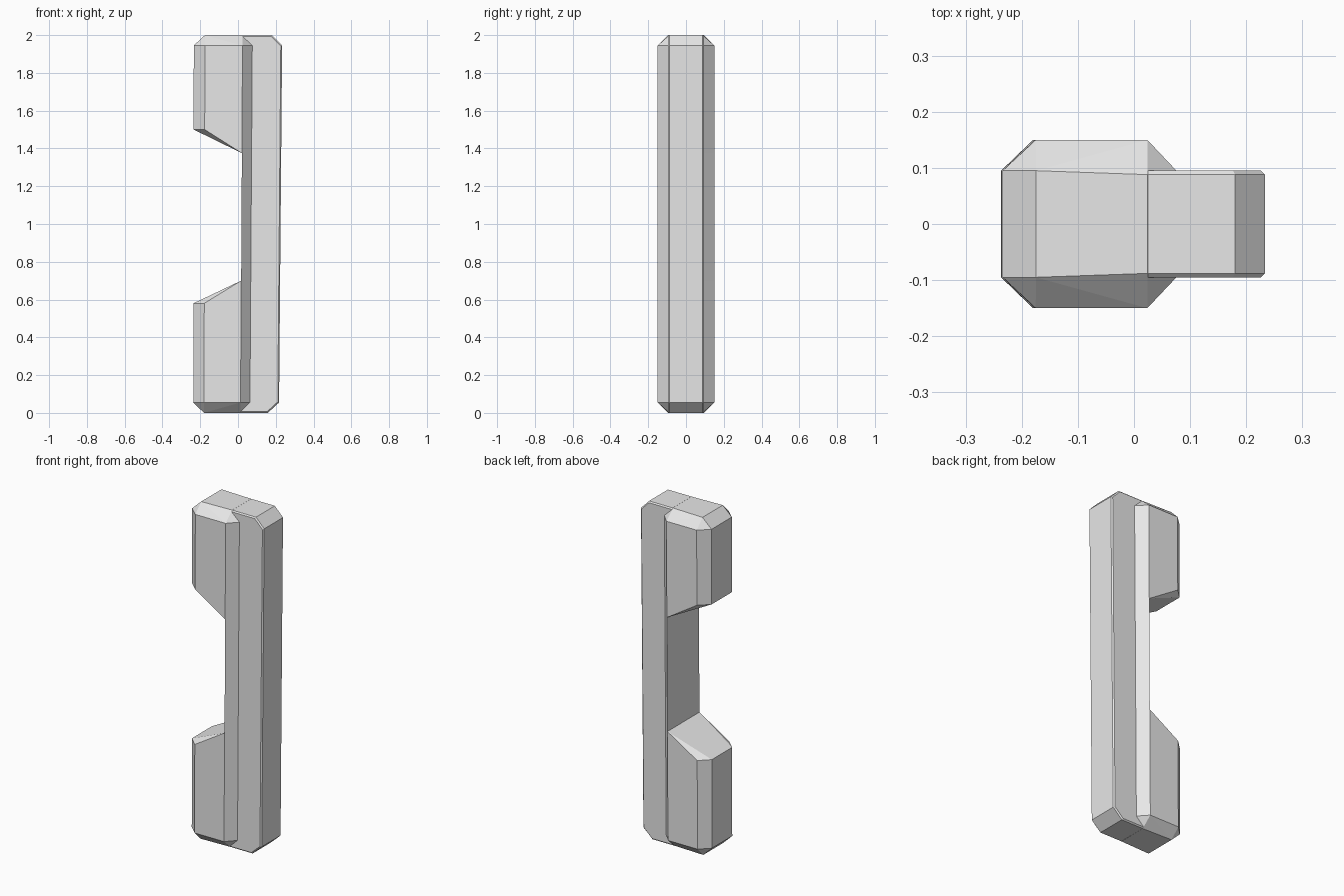
import bpy
import bmesh
import math

cube = bpy.data.objects.get("Cube")
if cube:
    bpy.data.objects.remove(cube, do_unlink=True)

GREY = (0.8, 0.8, 0.8, 1.0)
mat = bpy.data.materials.new("light_grey")
mat.use_nodes = True
mat.diffuse_color = GREY
mat.node_tree.nodes["Principled BSDF"].inputs["Base Color"].default_value = GREY

# Section lines along x, leaning slightly from bottom to top:
# outer face, outer chamfer, inner chamfer, inner face, slab chamfer, slab face
BOTTOM = dict(outer=-0.237, outer_cut=-0.18, inner_cut=0.013, inner=0.063, slab_cut=0.158, slab=0.217)
TOP = dict(outer=-0.234, outer_cut=-0.175, inner_cut=0.024, inner=0.076, slab_cut=0.18, slab=0.234)
WIDE, NARROW, RIM = 0.15, 0.095, 0.088
END = 0.055


def x_at(line, z):
    return BOTTOM[line] + (TOP[line] - BOTTOM[line]) * z / 2


def pair(line, y, z):
    """Two points mirrored across the middle plane."""
    return [(x_at(line, z), s * y, z) for s in (-1, 1)]


def hull(name, points):
    """Flat-faced convex solid around the points."""
    bm = bmesh.new()
    for p in points:
        bm.verts.new(p)
    bmesh.ops.convex_hull(bm, input=bm.verts[:])
    bmesh.ops.dissolve_limit(bm, angle_limit=math.radians(1.5), verts=bm.verts[:], edges=bm.edges[:])
    bmesh.ops.recalc_face_normals(bm, faces=bm.faces[:])
    mesh = bpy.data.meshes.new(name)
    bm.to_mesh(mesh)
    bm.free()
    mesh.materials.append(mat)
    obj = bpy.data.objects.new(name, mesh)
    bpy.context.collection.objects.link(obj)
    return obj


def end_block(name, tip, shoulder, outer_z, inner_z):
    """Chamfered block with a tapered tip and a sloping side towards the notch."""
    points = pair("outer_cut", NARROW, tip) + pair("inner_cut", RIM, tip)
    for outer, inner in ((shoulder, shoulder), (outer_z, inner_z)):
        points += pair("outer", NARROW, outer) + pair("outer_cut", WIDE, outer)
        points += pair("inner_cut", WIDE, inner) + pair("inner", NARROW, inner)
    return hull(name, points)


# Upper and lower blocks either side of the notch
end_block("lower_block", 0, END, 0.58, 0.70)
end_block("upper_block", 2, 2 - END, 1.50, 1.375)

# Spine joining the blocks along the notch floor
hull("spine", [p for z in (0.70, 1.375)
               for p in pair("inner_cut", WIDE, z) + pair("inner", NARROW, z)])

# Narrow full-length slab with chamfered corners and a fine bevelled rim
slab = []
for y, inset in ((RIM, 0), (NARROW, 0.007)):
    for tip, direction in ((0, 1), (2, -1)):
        z = tip + direction * inset
        shoulder = tip + direction * (END + inset / 2)
        for line, height, back in (("inner_cut", z, -0.001),
                                   ("slab_cut", z, inset / 2),
                                   ("slab", shoulder, inset)):
            slab += [(x - back, py, pz) for x, py, pz in pair(line, y, height)]
hull("back_slab", slab)
